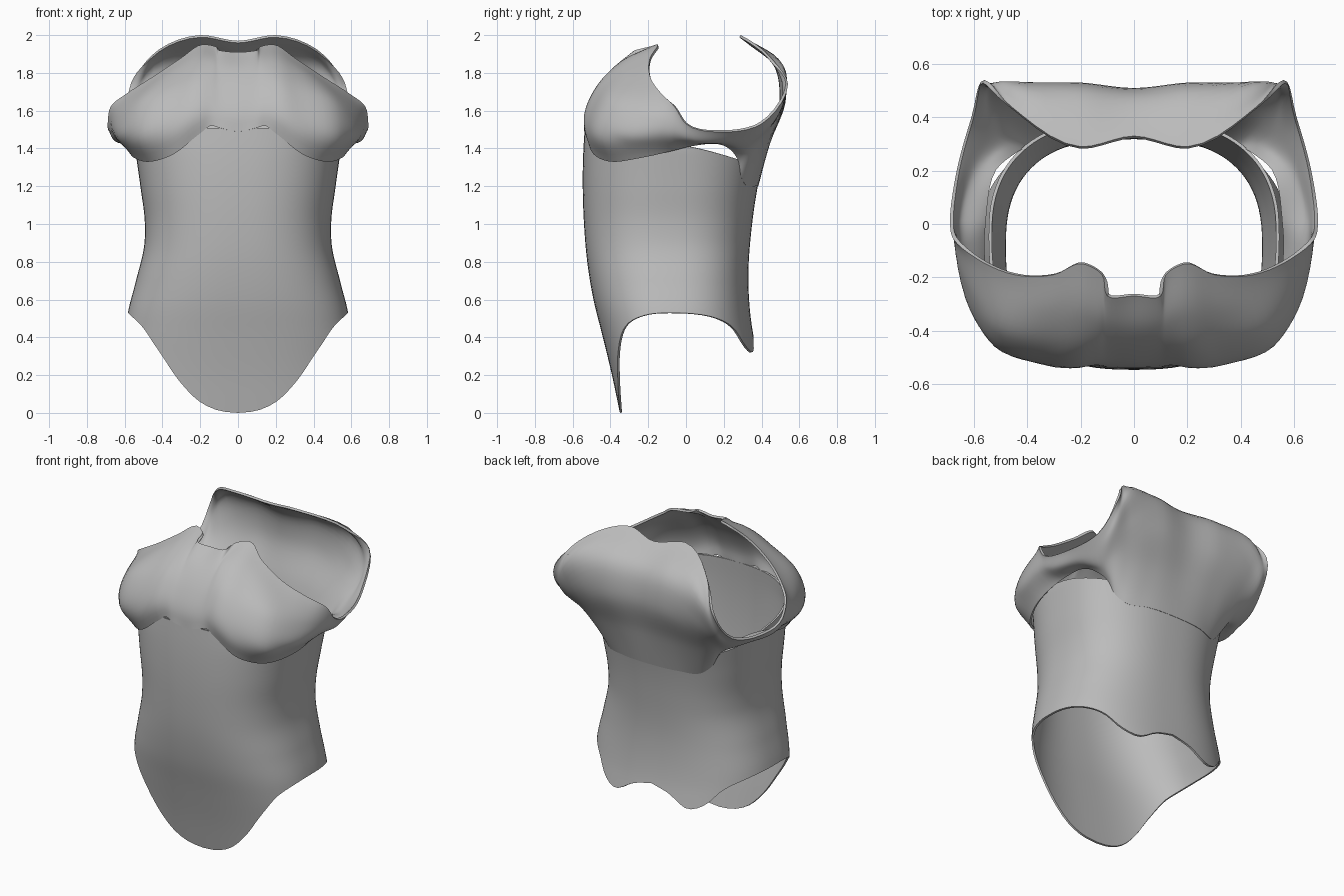
import bpy, bmesh, math
from mathutils import Vector

if "Cube" in bpy.data.objects:
    bpy.data.objects.remove(bpy.data.objects["Cube"])

metal = bpy.data.materials.new("grey_metal")
metal.diffuse_color = (0.5, 0.5, 0.5, 1)
metal.use_nodes = True
metal.node_tree.nodes["Principled BSDF"].inputs["Base Color"].default_value = metal.diffuse_color


def curve(pts, n):
    """Smooth curve through points, n samples per segment."""
    pts = [Vector(p) for p in pts]
    d = [max((b - a).length, 1e-5) for a, b in zip(pts, pts[1:])]
    s = [(b - a) / h for a, b, h in zip(pts, pts[1:], d)]
    m = [s[0]] + [(s[i] * d[i + 1] + s[i + 1] * d[i]) / (d[i] + d[i + 1])
                  for i in range(len(s) - 1)] + [s[-1]]
    out = []
    for i, h in enumerate(d):
        for k in range(n):
            t = k / n
            out.append(pts[i] * (2*t**3 - 3*t*t + 1) + m[i] * h * (t**3 - 2*t*t + t)
                       + pts[i+1] * (3*t*t - 2*t**3) + m[i+1] * h * (t**3 - t*t))
    return out + [pts[-1]]


def resample(pts, n):
    """n + 1 evenly spaced points along a smooth curve."""
    c = curve(pts, 16)
    acc = [0]
    for a, b in zip(c, c[1:]):
        acc.append(acc[-1] + (b - a).length)
    out, j = [], 0
    for k in range(n + 1):
        t = acc[-1] * k / n
        while j < len(c) - 2 and acc[j + 1] < t:
            j += 1
        out.append(c[j].lerp(c[j + 1], min(1, (t - acc[j]) / (acc[j + 1] - acc[j]))))
    return out


def lookup(keys, v):
    """Value from (position, value) keys."""
    if v <= keys[0][0]:
        return keys[0][1]
    for (a, p), (b, q) in zip(keys, keys[1:]):
        if v <= b:
            return p + (q - p) * (v - a) / (b - a)
    return keys[-1][1]


def smooth_keys(keys):
    return [tuple(p) for p in curve(keys, 8)]


def shell(name, columns, thickness):
    """Closed band of columns going from the front, over +x, to the front again."""
    bm = bmesh.new()
    grid = [[bm.verts.new(p) for p in col] for col in columns]
    for i, a in enumerate(grid):
        b = grid[(i + 1) % len(grid)]
        for j in range(len(a) - 1):
            bm.faces.new((a[j], b[j], b[j + 1], a[j + 1]))
    me = bpy.data.meshes.new(name)
    bm.to_mesh(me)
    bm.free()
    me.materials.append(metal)
    ob = bpy.data.objects.new(name, me)
    bpy.context.collection.objects.link(ob)
    sol = ob.modifiers.new("thickness", 'SOLIDIFY')
    sol.thickness = thickness
    sol.offset = -1
    bpy.context.view_layer.objects.active = ob
    ob.select_set(True)
    bpy.ops.object.modifier_apply(modifier=sol.name)
    bpy.ops.object.shade_smooth_by_angle(angle=math.radians(40))
    ob.select_set(False)


def flip(col):
    return [Vector((-p.x, p.y, p.z)) for p in col]


def mirrored(half):
    return half + [flip(c) for c in half[-2:0:-1]]


# Body tube: front, back and side profiles by height
front = smooth_keys([(0, -.35), (.2, -.392), (.4, -.44), (.6, -.49), (.8, -.523),
                     (1, -.54), (1.4, -.543), (1.52, -.535)])
back = smooth_keys([(.3, .38), (.45, .35), (.7, .33), (1, .35), (1.2, .38), (1.4, .425)])
side = smooth_keys([(.4, .6), (.53, .583), (.7, .54), (.9, .495), (1, .493), (1.2, .517),
                    (1.4, .545)])
# Lower edge height against the sideways ratio, front and back
hem_front = smooth_keys([(0, 0), (.17, .012), (.34, .06), (.52, .17), (.69, .32),
                         (.86, .46), (1, .53)])
hem_back = smooth_keys([(0, .42), (.2, .39), (.45, .32), (.6, .36), (.72, .44),
                        (.9, .505), (1, .53)])
POW = 2 / 2.5


def body_point(a, z, grow=0):
    """Point on the body at angle a (0 front, pi back) and height z."""
    u = max(0, math.sin(a)) ** POW
    v = math.copysign(abs(math.cos(a)) ** POW, math.cos(a))
    f, b = lookup(front, z) - grow, lookup(back, z) + grow
    mid = -.09 + .04 * max(0, z - .9) / .5
    y = mid + v * (f - mid if v > 0 else mid - b)
    return Vector((u * (lookup(side, z) + grow), y, z))


half = []
N = 48
for i in range(N + 1):
    a = math.pi * i / N
    u, c = max(0, math.sin(a)) ** POW, math.cos(a)
    lo = lookup(hem_front if c > 0 else hem_back, u)
    hi = 1.42 + .09 * max(0, c) - .12 * max(0, -c)
    half.append([body_point(a, lo + (hi - lo) * j / 36) for j in range(37)])
shell("body", mirrored(half), .012)

# Breastplate columns, each running from lower edge to neck or armhole edge
breast = [
    [(0, -.539, 1.49), (0, -.533, 1.57), (0, -.48, 1.7), (0, -.39, 1.82), (0, -.27, 1.91)],
    [(.1, -.538, 1.51), (.1, -.53, 1.58), (.1, -.48, 1.7), (.1, -.38, 1.83), (.1, -.27, 1.92)],
    [(.14, -.53, 1.52), (.14, -.53, 1.58), (.14, -.48, 1.71), (.13, -.36, 1.85), (.12, -.19, 1.94)],
    [(.2, -.525, 1.48), (.21, -.54, 1.55), (.2, -.48, 1.72), (.19, -.34, 1.86), (.19, -.15, 1.95)],
    [(.34, -.49, 1.37), (.35, -.525, 1.48), (.33, -.46, 1.69), (.31, -.32, 1.82), (.3, -.19, 1.88)],
    [(.46, -.4, 1.33), (.52, -.46, 1.46), (.51, -.41, 1.63), (.45, -.19, 1.78)],
    [(.55, -.24, 1.35), (.61, -.33, 1.47), (.62, -.25, 1.58), (.59, -.13, 1.69)],
]


def root(deg, z):
    return body_point(math.radians(deg), z, .003)


# Armhole rim and back plate columns, the back ones rooted on the body
rear = [
    [(.57, -.06, 1.39), (.66, -.08, 1.47), (.675, -.06, 1.62)],
    [(.56, .02, 1.41), (.66, .01, 1.45), (.69, 0, 1.53)],
    [(.52, .2, 1.415), (.61, .2, 1.435), (.665, .2, 1.487)],
    [root(130, 1.34), (.53, .34, 1.43), (.61, .4, 1.53)],
    [root(137, 1.25), (.47, .385, 1.43), (.55, .5, 1.6), (.56, .54, 1.74)],
    [root(146, 1.2), (.37, .405, 1.4), (.45, .515, 1.64), (.49, .53, 1.79), (.46, .44, 1.89)],
    [root(162, 1.2), (.2, .44, 1.42), (.22, .53, 1.67), (.22, .51, 1.84), (.2, .29, 2)],
    [root(180, 1.2), (0, .44, 1.42), (0, .51, 1.68), (0, .48, 1.84), (0, .33, 1.97)],
]
M = 24
cols = [resample(c, M) for c in breast + rear]
# Mirror neighbours keep the centre lines smooth
ext = [flip(cols[1])] + cols + [flip(cols[-2])]
rows = [curve([c[j] for c in ext], 5)[5:-5] for j in range(M + 1)]
half = [[r[i] for r in rows] for i in range(len(rows[0]))]
for c in (half[0], half[-1]):
    for p in c:
        p.x = 0
shell("chest_and_back_plate", mirrored(half), .014)
